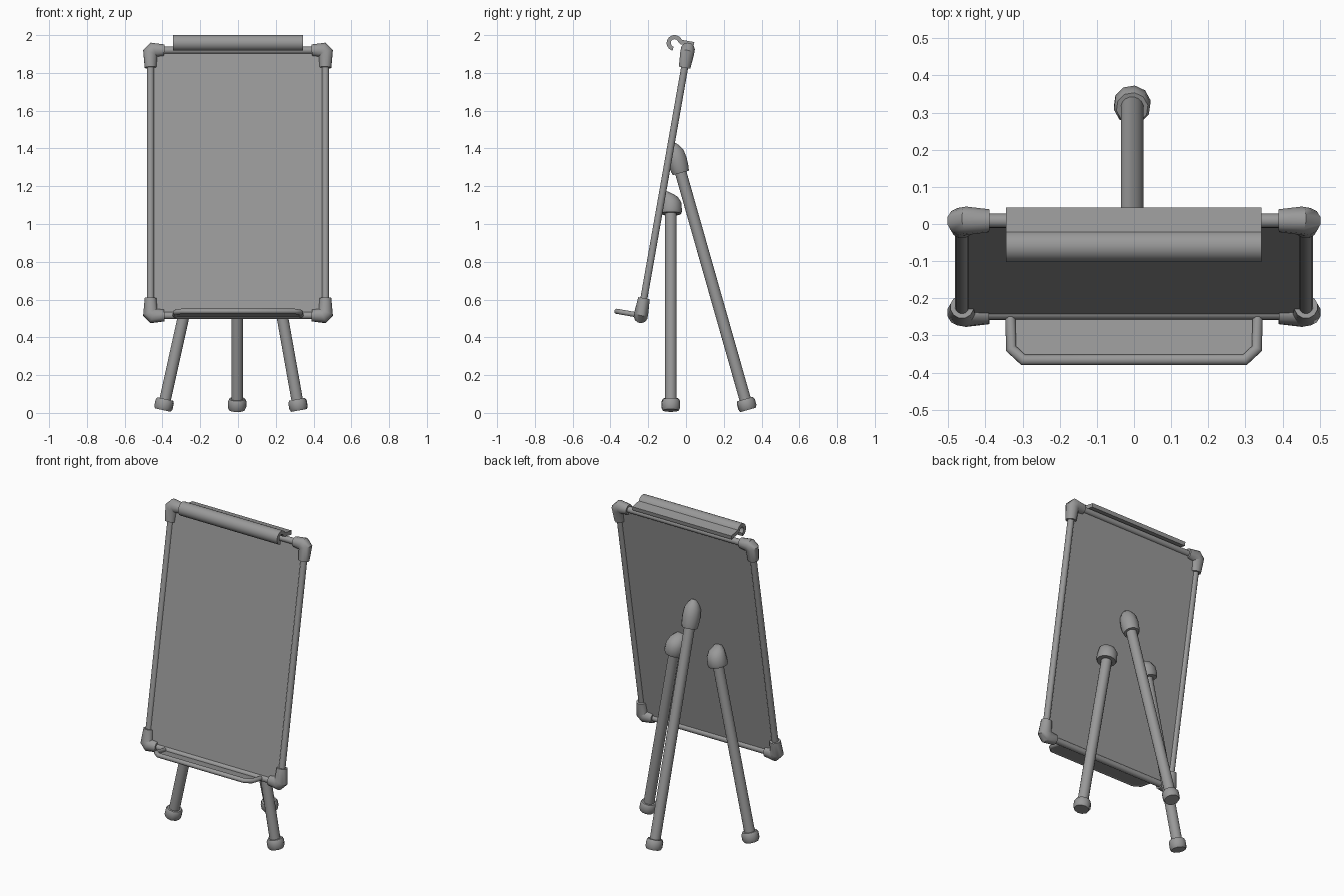
import bpy, bmesh
from math import radians, sin, cos, pi
from mathutils import Vector, Matrix

if "Cube" in bpy.data.objects:
    bpy.data.objects.remove(bpy.data.objects["Cube"])

grey = bpy.data.materials.new("mid_grey")
grey.use_nodes = True
COLOUR = (0.32, 0.32, 0.32, 1)
grey.diffuse_color = COLOUR
grey.node_tree.nodes["Principled BSDF"].inputs["Base Color"].default_value = COLOUR

# The whole board assembly leans back; its parts are made upright and then tilted
CENTRE = Vector((0, -0.115, 1.2175))
TILT = Matrix.Translation(CENTRE) @ Matrix.Rotation(radians(-10), 4, 'X')
BACKWARD = TILT.to_3x3() @ Vector((0, 1, 0))
SIDE_X, RAIL_Z = 0.463, 0.713


def finish(name, bm, matrix=None):
    bmesh.ops.recalc_face_normals(bm, faces=bm.faces)
    mesh = bpy.data.meshes.new(name)
    bm.to_mesh(mesh)
    bm.free()
    mesh.materials.append(grey)
    obj = bpy.data.objects.new(name, mesh)
    bpy.context.collection.objects.link(obj)
    if matrix:
        obj.matrix_world = matrix
    bpy.ops.object.select_all(action='DESELECT')
    obj.select_set(True)
    bpy.context.view_layer.objects.active = obj
    bpy.ops.object.shade_smooth_by_angle(angle=radians(40))
    return obj


def skin(rings):
    """Bridge equal rings of points and close both ends."""
    bm = bmesh.new()
    loops = [[bm.verts.new(p) for p in ring] for ring in rings]
    n = len(loops[0])
    for a, b in zip(loops, loops[1:]):
        for i in range(n):
            j = (i + 1) % n
            bm.faces.new((a[i], a[j], b[j], b[i]))
    bm.faces.new(loops[0])
    bm.faces.new(loops[-1])
    return bm


def sweep(points, radii, normal=None, sides=16):
    """Tube along a flat path with mitred bends."""
    pts = [Vector(p) for p in points]
    if isinstance(radii, float):
        radii = [radii] * len(pts)
    segs = [(b - a).normalized() for a, b in zip(pts, pts[1:])]
    n = Vector(normal) if normal else segs[0].orthogonal().normalized()
    rings = []
    for i, (p, r) in enumerate(zip(pts, radii)):
        before, after = segs[max(i - 1, 0)], segs[min(i, len(segs) - 1)]
        t = (before + after).normalized()
        side = t.cross(n).normalized() / t.dot(after)
        rings.append([p + r * (cos(a) * side + sin(a) * n)
                      for a in (2 * pi * (k + 0.5) / sides for k in range(sides))])
    return skin(rings)


def extrude(outline, offset):
    """Solid from a flat outline."""
    return skin([outline, [p + offset for p in outline]])


# Board panel
bm = bmesh.new()
bmesh.ops.create_cube(bm, size=1)
bmesh.ops.scale(bm, vec=(2 * SIDE_X, 0.012, 2 * RAIL_Z), verts=bm.verts)
finish("board_panel", bm, TILT)

# Frame tubes
for label, s in (("left", 1), ("right", -1)):
    finish(label + "_frame_tube",
           sweep([(s * SIDE_X, 0, -RAIL_Z), (s * SIDE_X, 0, RAIL_Z)], 0.019), TILT)
for label, s in (("top", 1), ("bottom", -1)):
    finish(label + "_frame_tube",
           sweep([(-SIDE_X, 0, s * RAIL_Z), (SIDE_X, 0, s * RAIL_Z)], 0.019), TILT)

# Elbow fittings at the four corners
for side, sx in (("left", 1), ("right", -1)):
    for level, sz in (("top", 1), ("bottom", -1)):
        path = [(0.39, 0.713), (0.448, 0.715), (0.465, 0.698), (0.463, 0.62)]
        finish(f"{level}_{side}_corner",
               sweep([(sx * x, 0, sz * z) for x, z in path],
                     [0.031, 0.038, 0.038, 0.032], (0, 1, 0), 12), TILT)

# Paper clip: a hooked front lip joined to a flat plate resting on the top tube
HOOK = Vector((-0.345, -0.075, 0.739))


def arc(radius, start, end, steps=14):
    angles = [radians(start + (end - start) * i / steps) for i in range(steps + 1)]
    return [HOOK + Vector((0, radius * cos(a), radius * sin(a))) for a in angles]


plate = [Vector((-0.345, y, z)) for y, z in ((0.027, 0.762), (0.027, 0.738), (-0.045, 0.738))]
profile = arc(0.042, 265, 33) + plate + arc(0.02, 30, 265)
finish("paper_clip", extrude(profile, Vector((0.688, 0, 0))), TILT)

# Pen tray with a raised round rim
half = [(0.333, 0.0), (0.331, -0.098), (0.298, -0.129)]
outline = [(-x, y) for x, y in half] + [(x, y) for x, y in reversed(half)]
finish("tray_rim", sweep([(x, y, -RAIL_Z) for x, y in outline], 0.014, (0, 0, 1), 12), TILT)
finish("tray_base", extrude([Vector((x, y, -RAIL_Z - 0.011)) for x, y in outline],
                            Vector((0, 0, 0.009))), TILT)

# Legs: tube, rubber foot, and a domed socket trimmed flush with the board
FRONT_CAP = [(0.055, -0.015, 0), (0.06, 0.0, 0), (0.056, 0.045, 0),
             (0.046, 0.075, -0.01), (0.022, 0.1, -0.03)]
BACK_CAP = [(0.045, -0.01, 0), (0.05, 0.01, 0), (0.053, 0.06, 0),
            (0.048, 0.105, 0), (0.033, 0.135, -0.002), (0.015, 0.155, -0.005)]
FOOT = [(0.043, 0), (0.05, 0.014), (0.05, 0.046), (0.043, 0.06)]
LEGS = [("left_leg", (0.135, -0.08, 1.07), (0.323, -0.08, 0.013), FRONT_CAP),
        ("right_leg", (-0.164, -0.08, 1.07), (-0.398, -0.08, 0.015), FRONT_CAP),
        ("back_leg", (-0.005, -0.03, 1.28), (-0.005, 0.329, 0.016), BACK_CAP)]

for name, top, end, cap in LEGS:
    top, end = Vector(top), Vector(end)
    up = (top - end).normalized()
    finish(name, sweep([end + up * 0.03, top + up * 0.04], 0.031))
    finish(name + "_foot", sweep([end + up * h for r, h in FOOT],
                                 [r for r, h in FOOT], sides=10))
    across = Vector((1, 0, 0))
    across = (across - up * across.dot(up)).normalized()
    depth = up.cross(across)
    rings = [[top + up * h + Vector((0, lean, 0)) + r * (cos(a) * across + sin(a) * depth)
              for a in (2 * pi * k / 14 for k in range(14))] for r, h, lean in cap]
    bm = skin(rings)
    bmesh.ops.bisect_plane(bm, geom=bm.verts[:] + bm.edges[:] + bm.faces[:],
                           plane_co=CENTRE, plane_no=BACKWARD, clear_inner=True)
    finish(name + "_socket", bm)
